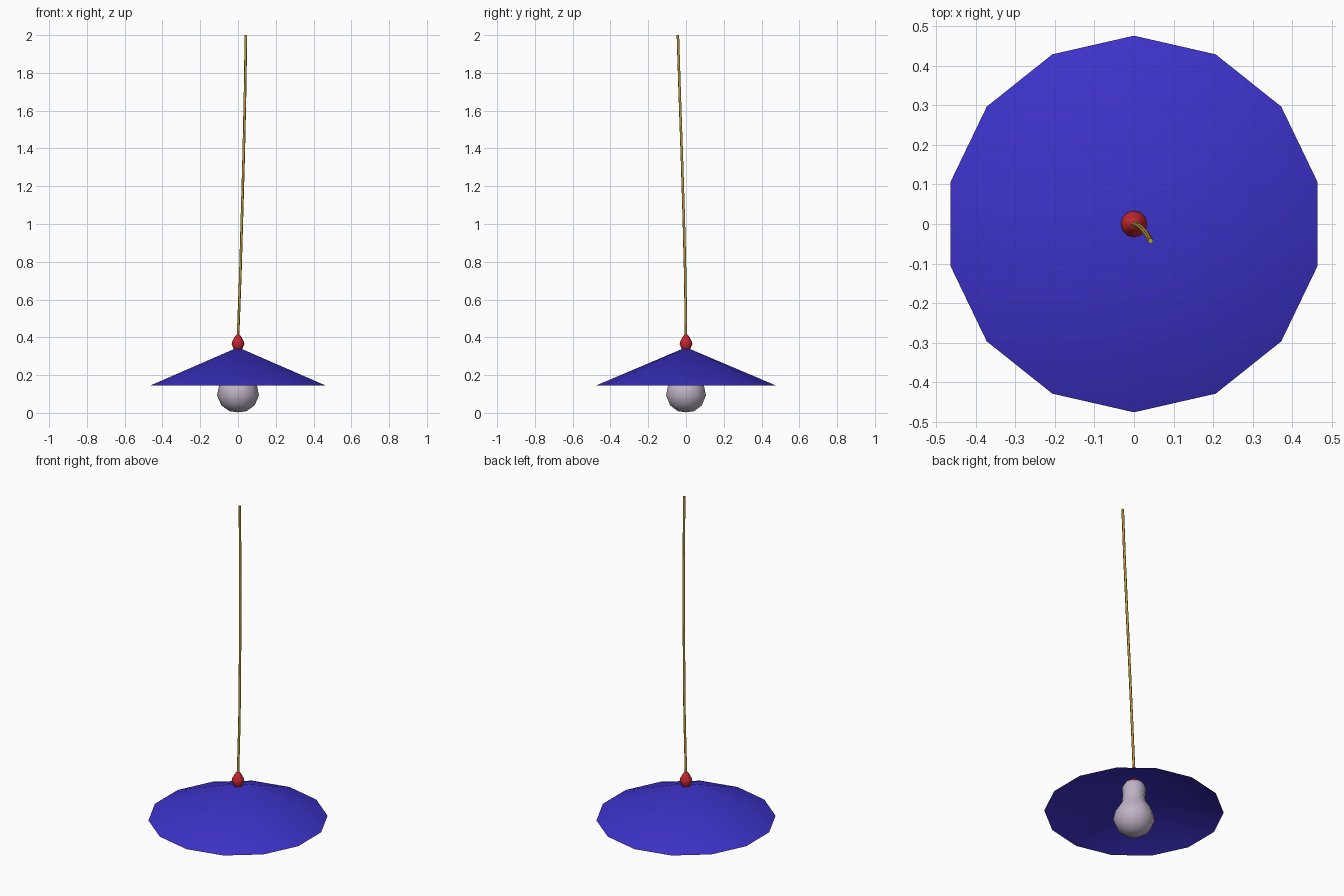
import bpy, bmesh, math

if "Cube" in bpy.data.objects:
    bpy.data.objects.remove(bpy.data.objects["Cube"])


def material(name, color):
    m = bpy.data.materials.new(name)
    m.diffuse_color = (*color, 1)
    m.use_nodes = True
    m.node_tree.nodes["Principled BSDF"].inputs["Base Color"].default_value = m.diffuse_color
    return m


def lathe(name, profile, sides, mat, start=0.0):
    """Revolve (radius, z) points about z; radius 0 makes a pole."""
    bm = bmesh.new()
    rings = []
    for r, z in profile:
        n = sides if r > 0 else 1
        rings.append([bm.verts.new((r * math.cos(start + math.tau * i / sides),
                                    r * math.sin(start + math.tau * i / sides), z))
                      for i in range(n)])
    for a, b in zip(rings, rings[1:]):
        for i in range(sides):
            j = (i + 1) % sides
            quad = [a[i % len(a)], a[j % len(a)], b[j % len(b)], b[i % len(b)]]
            bm.faces.new(list(dict.fromkeys(quad)))
    bmesh.ops.recalc_face_normals(bm, faces=bm.faces)
    me = bpy.data.meshes.new(name)
    bm.to_mesh(me)
    bm.free()
    for p in me.polygons:
        p.use_smooth = True
    me.materials.append(mat)
    ob = bpy.data.objects.new(name, me)
    bpy.context.collection.objects.link(ob)
    return ob


blue = material("shade_blue", (0.045, 0.032, 0.58))
red = material("cap_red", (0.55, 0.02, 0.03))
glass = material("bulb_glass", (0.52, 0.45, 0.56))
gold = material("cord_gold", (0.5, 0.33, 0.04))

# Open conical shade, 14 sides with a corner on +y
lathe("shade", [(0.476, 0.145), (0.0, 0.347)], 14, blue, math.pi / 2)

# Bulb with a narrow neck reaching up into the shade
lathe("bulb", [(0, 0.003), (0.045, 0.009), (0.088, 0.04), (0.111, 0.092),
               (0.1, 0.145), (0.068, 0.195), (0.06, 0.235), (0.064, 0.29),
               (0.05, 0.315), (0, 0.325)], 10, glass)

# Small cap between shade and cord
lathe("cap", [(0, 0.335), (0.024, 0.337), (0.026, 0.349), (0.034, 0.364),
              (0.03, 0.38), (0.018, 0.402), (0.009, 0.414), (0, 0.416)], 12, red)

# Slightly bowed hanging cord
curve = bpy.data.curves.new("cord", 'CURVE')
curve.dimensions = '3D'
curve.bevel_depth = 0.007
curve.bevel_resolution = 1
curve.use_fill_caps = True
path = [(0, 0, 0.4), (0.012, -0.004, 0.72), (0.021, -0.012, 1.04),
        (0.03, -0.022, 1.36), (0.037, -0.033, 1.68), (0.042, -0.043, 2.0)]
spline = curve.splines.new('POLY')
spline.points.add(len(path) - 1)
for pt, co in zip(spline.points, path):
    pt.co = (*co, 1)
curve.materials.append(gold)
cord = bpy.data.objects.new("cord", curve)
bpy.context.collection.objects.link(cord)
